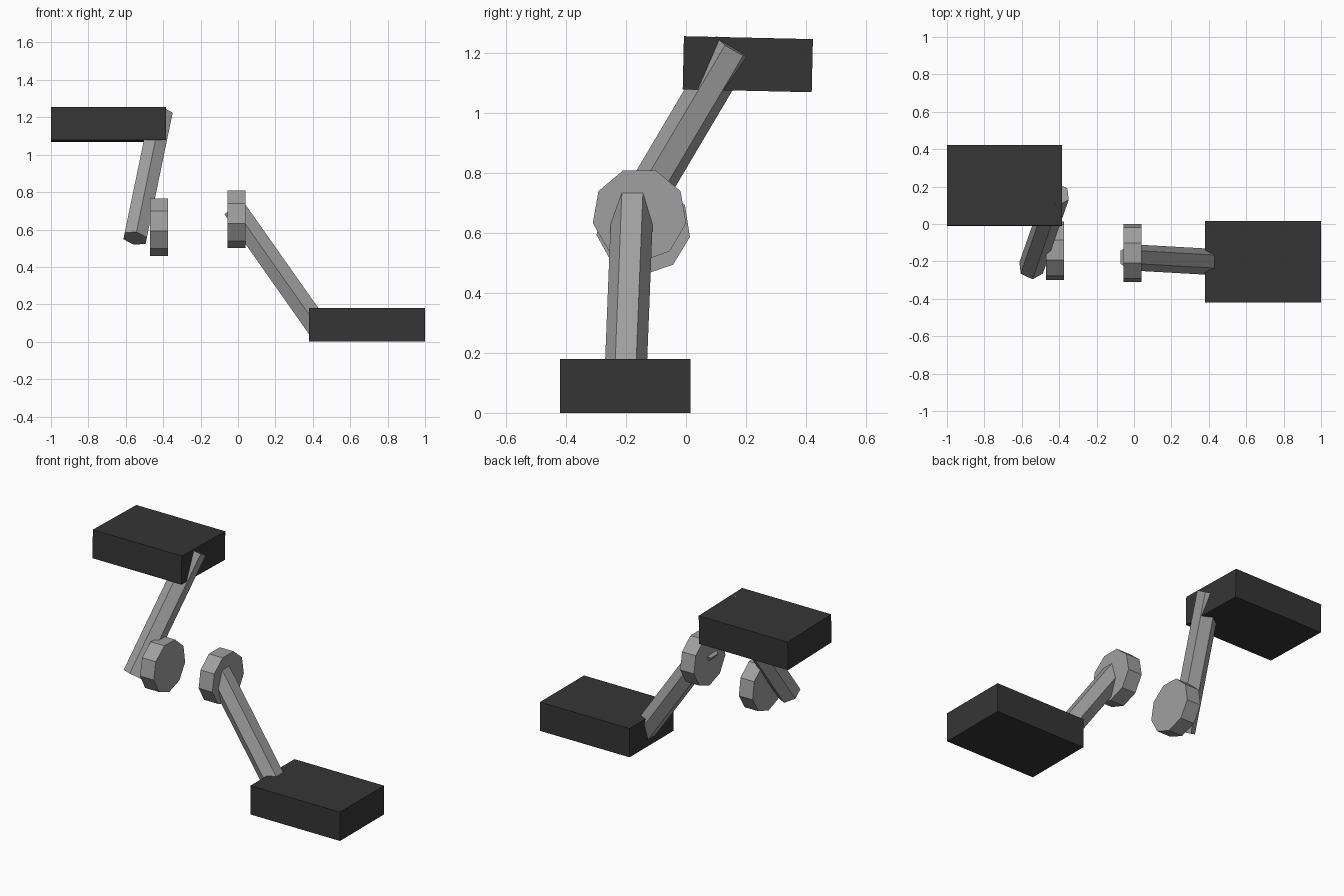
import bpy, math
from mathutils import Vector, Matrix

if "Cube" in bpy.data.objects:
    bpy.data.objects.remove(bpy.data.objects["Cube"])


def material(name, value):
    m = bpy.data.materials.new(name)
    m.diffuse_color = (value, value, value, 1)
    m.use_nodes = True
    m.node_tree.nodes["Principled BSDF"].inputs["Base Color"].default_value = m.diffuse_color
    return m


GREY = material("mid grey", 0.35)
BLACK = material("dark grey", 0.036)


def box(name, center, size, tilt=0.0):
    bpy.ops.mesh.primitive_cube_add(size=1, location=center, rotation=(tilt, 0, 0))
    ob = bpy.context.object
    ob.name = name
    ob.scale = size
    ob.data.materials.append(BLACK)


def prism(name, start, end, radius, sides, guide, spin=0.0):
    """Low-poly cylinder from start to end; first corner points along guide."""
    a, b = Vector(start), Vector(end)
    z = (b - a).normalized()
    x = Vector(guide)
    x = (x - z * x.dot(z)).normalized()
    y = z.cross(x)
    rot = Matrix((x, y, z)).transposed().to_4x4()
    ring = bpy.ops.mesh.primitive_cylinder_add(vertices=sides, radius=radius, depth=(b - a).length)
    ob = bpy.context.object
    ob.name = name
    # the primitive's first corner lies on local +y; turn it to +x
    turn = Matrix.Rotation(-math.pi / 2 + spin, 4, 'Z')
    ob.matrix_world = Matrix.Translation((a + b) / 2) @ rot @ turn
    ob.data.materials.append(GREY)


TILT = math.radians(-1.3)

# foot blocks: lower right and raised left
box("lower_foot", (0.69, -0.202, 0.09), (0.62, 0.435, 0.18))
box("raised_foot", (-0.692, 0.206, 1.162), (0.616, 0.43, 0.177), TILT)

# hexagonal shins
prism("lower_shin", (0.44, -0.204, 0.06), (-0.022, -0.178, 0.716), 0.07, 6, (0, 1, 0))
prism("raised_shin", (-0.412, 0.160, 1.22), (-0.55, -0.235, 0.553), 0.07, 6, (0, 1, 0))

# nine-sided joint discs, one corner pointing down
prism("lower_joint_disc", (-0.055, -0.155, 0.66), (0.04, -0.155, 0.66), 0.158, 9, (0, 0, -1))
prism("raised_joint_disc", (-0.47, -0.142, 0.617), (-0.375, -0.142, 0.617), 0.158, 9,
      (0, 0, -1), TILT)
